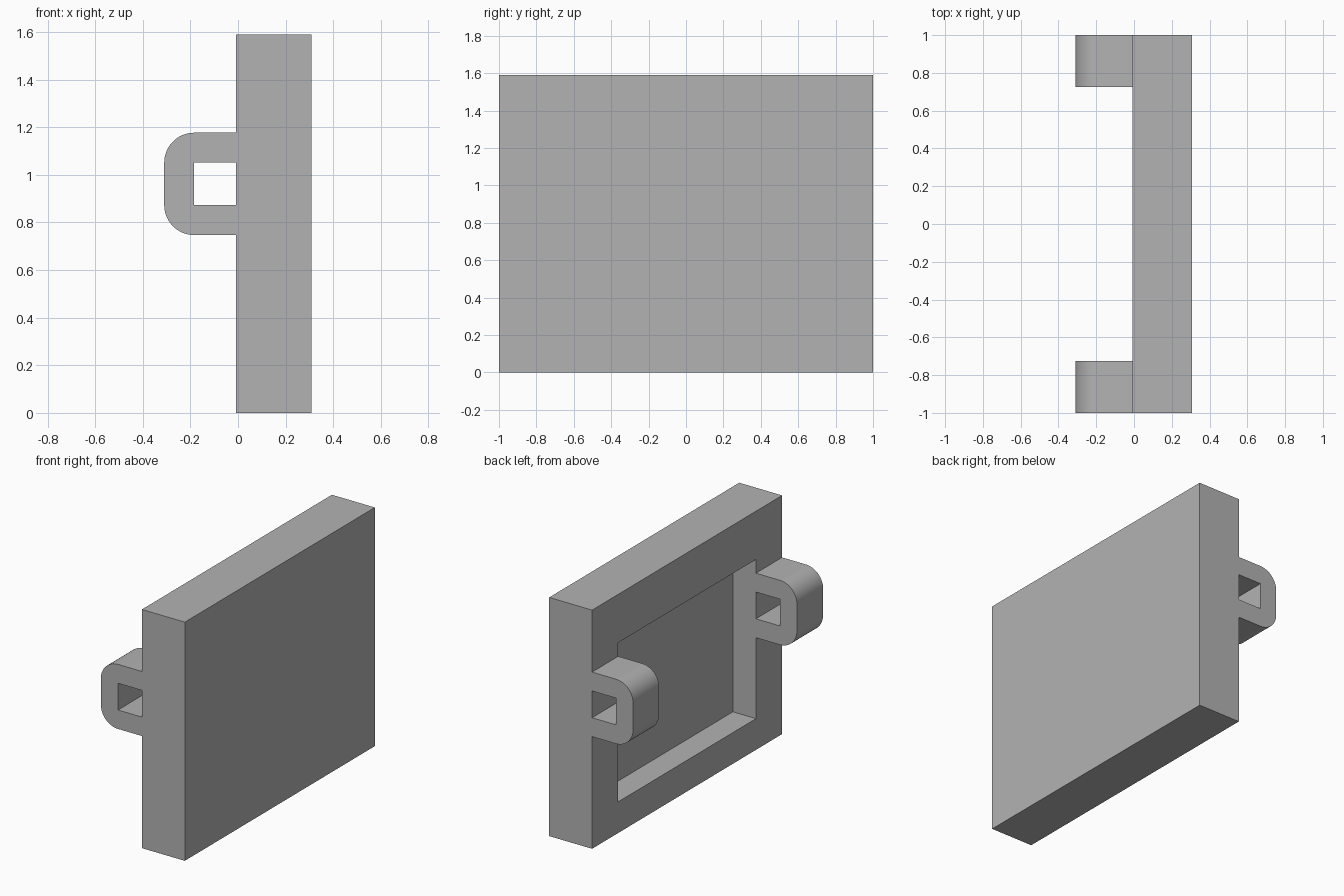
import bpy, bmesh, math
from mathutils import Vector

if "Cube" in bpy.data.objects:
    bpy.data.objects.remove(bpy.data.objects["Cube"], do_unlink=True)

grey = bpy.data.materials.new("plain grey")
grey.use_nodes = True
colour = (0.45, 0.45, 0.45, 1)
grey.diffuse_color = colour
grey.node_tree.nodes["Principled BSDF"].inputs["Base Color"].default_value = colour

BACK, FACE = -0.008, 0.308      # panel thickness along x
HEIGHT = 1.59


def finish(bm, name):
    bmesh.ops.recalc_face_normals(bm, faces=bm.faces)
    mesh = bpy.data.meshes.new(name)
    bm.to_mesh(mesh)
    bm.free()
    mesh.materials.append(grey)
    obj = bpy.data.objects.new(name, mesh)
    bpy.context.collection.objects.link(obj)
    return obj


# Panel: a slab with a rectangular pocket in its -x side
bm = bmesh.new()
bmesh.ops.create_cube(bm, size=1)
for v in bm.verts:
    v.co = (FACE if v.co.x > 0 else BACK, v.co.y * 2, (v.co.z + 0.5) * HEIGHT)
side = min(bm.faces, key=lambda f: f.calc_center_median().x)
bmesh.ops.inset_individual(bm, faces=[side], thickness=0.1)
for v in side.verts:
    v.co.y = math.copysign(0.725, v.co.y)
    v.co.z = 1.268 if v.co.z > HEIGHT / 2 else 0.208
pocket = bmesh.ops.extrude_discrete_faces(bm, faces=[side])["faces"][0]
bmesh.ops.translate(bm, verts=pocket.verts, vec=(0.17, 0, 0))
finish(bm, "panel")


# Strap loops: rounded outside, square inside, extruded along y
def strap_loop(name, y0, y1):
    left, low, high = -0.31, 0.747, 1.177
    radius, wall = 0.126, 0.126
    profile = [(BACK, low)]
    for cz, start in ((low + radius, 270), (high - radius, 180)):
        for i in range(17):
            a = math.radians(start - 90 * i / 16)
            profile.append((left + radius + radius * math.cos(a),
                            cz + radius * math.sin(a)))
    profile += [(BACK, high), (BACK, high - wall), (left + wall, high - wall),
                (left + wall, low + wall), (BACK, low + wall)]
    bm = bmesh.new()
    face = bm.faces.new([bm.verts.new((x, y0, z)) for x, z in profile])
    out = bmesh.ops.extrude_face_region(bm, geom=[face])["geom"]
    verts = [g for g in out if isinstance(g, bmesh.types.BMVert)]
    bmesh.ops.translate(bm, verts=verts, vec=Vector((0, y1 - y0, 0)))
    obj = finish(bm, name)
    bpy.ops.object.select_all(action="DESELECT")
    obj.select_set(True)
    bpy.context.view_layer.objects.active = obj
    bpy.ops.object.shade_smooth_by_angle(angle=math.radians(30))


strap_loop("front_strap_loop", -1, -0.725)
strap_loop("back_strap_loop", 0.725, 1)
